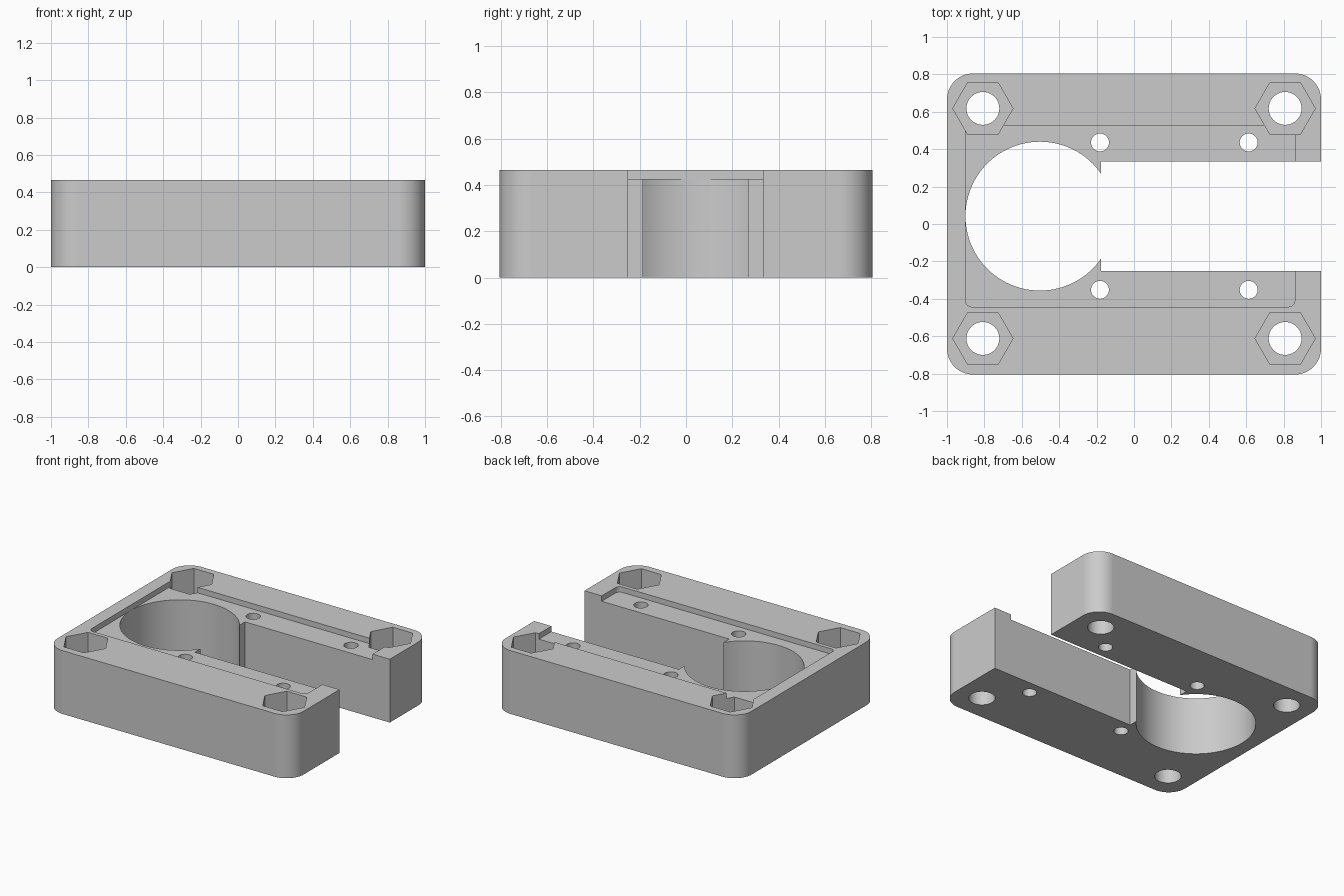
import bpy
import bmesh
from math import cos, sin, pi, radians

if "Cube" in bpy.data.objects:
    bpy.data.objects.remove(bpy.data.objects["Cube"], do_unlink=True)

TOP = 0.465           # block height
FLOOR = 0.425         # shallow recess floor
NUT_FLOOR = 0.26      # bottom of the hexagonal pockets
MID_Y = 0.042         # centre line of the slot, bore and recess
OVER = 0.1            # cutter overshoot

grey = bpy.data.materials.new("plain grey")
grey.use_nodes = True
grey.diffuse_color = (0.6, 0.6, 0.6, 1)
grey.node_tree.nodes["Principled BSDF"].inputs["Base Color"].default_value = (0.6, 0.6, 0.6, 1)


def circle(cx, cy, r, n):
    return [(cx + r * cos(2 * pi * i / n), cy + r * sin(2 * pi * i / n)) for i in range(n)]


def rounded_rect(x0, x1, y0, y1, r, n=16):
    pts = []
    corners = [(x1 - r, y1 - r), (x0 + r, y1 - r), (x0 + r, y0 + r), (x1 - r, y0 + r)]
    for k, (cx, cy) in enumerate(corners):
        for i in range(n + 1):
            a = (k + i / n) * pi / 2
            pts.append((cx + r * cos(a), cy + r * sin(a)))
    return pts


def prism(name, outline, z0, z1):
    """Extrude a counter-clockwise outline from z0 to z1."""
    bm = bmesh.new()
    face = bm.faces.new([bm.verts.new((x, y, z0)) for x, y in outline])
    up = bmesh.ops.extrude_face_region(bm, geom=[face])["geom"]
    bmesh.ops.translate(bm, vec=(0, 0, z1 - z0),
                        verts=[v for v in up if isinstance(v, bmesh.types.BMVert)])
    bmesh.ops.recalc_face_normals(bm, faces=bm.faces)
    mesh = bpy.data.meshes.new(name)
    bm.to_mesh(mesh)
    bm.free()
    mesh.materials.append(grey)
    ob = bpy.data.objects.new(name, mesh)
    bpy.context.collection.objects.link(ob)
    return ob


# Rounded block
block = prism("mounting_block", rounded_rect(-1, 1, -0.805, 0.805, 0.14), 0, TOP)
bpy.context.view_layer.objects.active = block
block.select_set(True)


def cut(name, outline, z0=-OVER, z1=TOP + OVER):
    tool = prism(name, outline, z0, z1)
    tool.hide_render = True
    mod = block.modifiers.new(name, 'BOOLEAN')
    mod.operation = 'DIFFERENCE'
    mod.solver = 'EXACT'
    mod.object = tool
    bpy.ops.object.modifier_apply(modifier=mod.name)
    bpy.data.objects.remove(tool, do_unlink=True)


# Shallow recess in the top face
cut("recess", rounded_rect(-0.902, 0.86, MID_Y - 0.485, MID_Y + 0.485, 0.035, 6), FLOOR)

# Large bore and the slot open to the side
cut("bore", circle(-0.503, MID_Y, 0.398, 96))
y0, y1 = MID_Y - 0.292, MID_Y + 0.291
cut("slot", [(-0.176, y0), (1 + OVER, y0), (1 + OVER, y1), (-0.176, y1)])

# Small screw holes beside the slot
for x in (-0.182, 0.613):
    for side in (-1, 1):
        cut("screw_hole", circle(x, MID_Y + side * 0.394, 0.048, 32))

# Corner bolt holes with hexagonal nut pockets
for x in (-0.808, 0.808):
    for y in (-0.612, 0.618):
        cut("nut_pocket", circle(x, y, 0.161, 6), NUT_FLOOR)
        cut("bolt_hole", circle(x, y, 0.088, 40))

# Smooth curved walls, crisp edges
bpy.ops.object.shade_smooth_by_angle(angle=radians(25))
weighted = block.modifiers.new("even_shading", 'WEIGHTED_NORMAL')
weighted.keep_sharp = True
